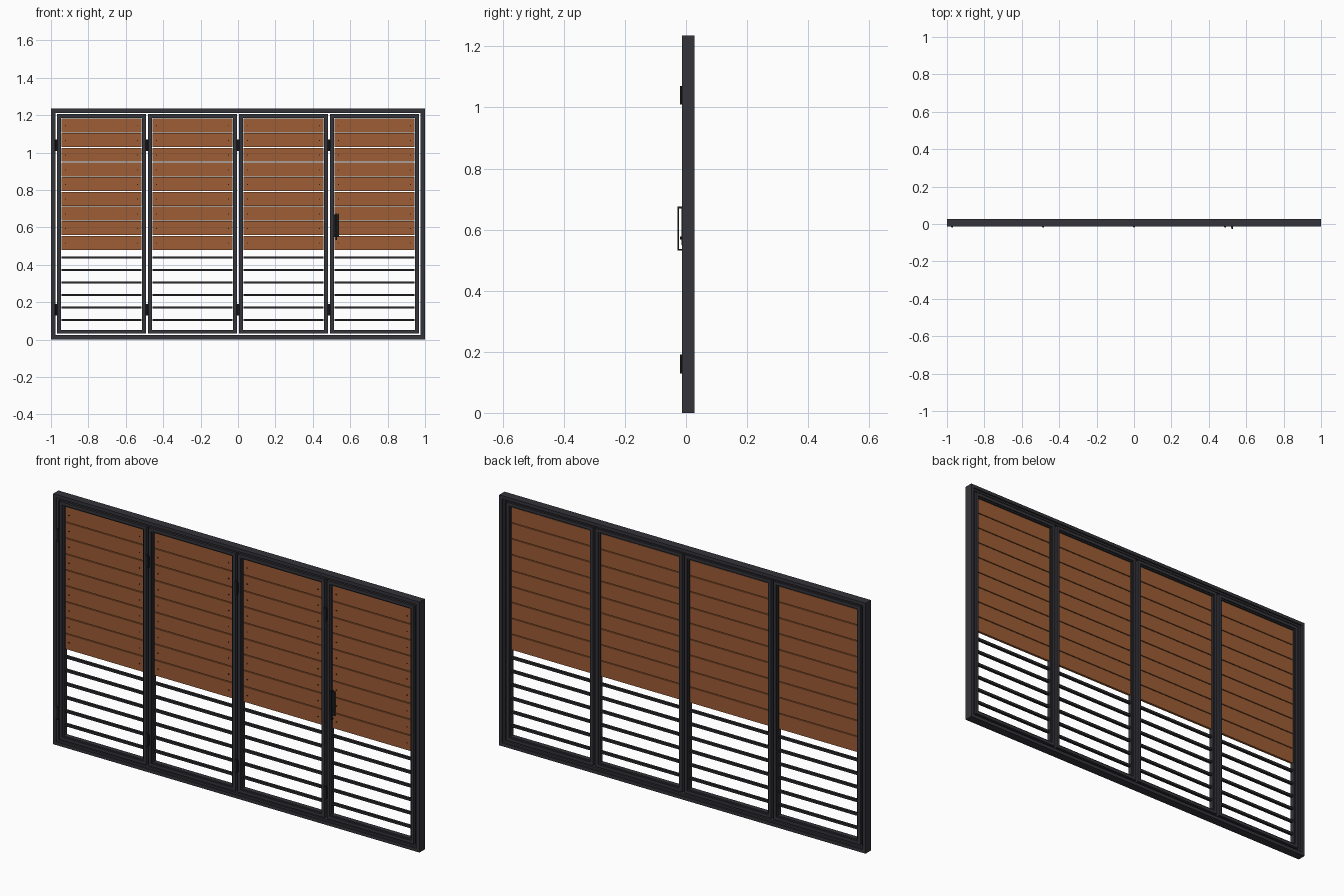
import bpy, bmesh, math
from mathutils import Matrix, Vector

if "Cube" in bpy.data.objects:
    bpy.data.objects.remove(bpy.data.objects["Cube"])


def material(name, rgb):
    m = bpy.data.materials.new(name)
    m.diffuse_color = (*rgb, 1)
    m.use_nodes = True
    m.node_tree.nodes["Principled BSDF"].inputs["Base Color"].default_value = m.diffuse_color
    return m


FRAME = material("dark grey metal", (0.035, 0.034, 0.042))
SLAT = material("charcoal slat", (0.022, 0.021, 0.025))
WOOD = material("brown wood", (0.34, 0.11, 0.036))
BLACK = material("black hardware", (0.012, 0.012, 0.014))


def finish(name, bm, mat):
    bmesh.ops.recalc_face_normals(bm, faces=bm.faces)
    me = bpy.data.meshes.new(name)
    bm.to_mesh(me)
    bm.free()
    me.materials.append(mat)
    ob = bpy.data.objects.new(name, me)
    bpy.context.collection.objects.link(ob)
    return ob


def add_box(bm, x0, x1, y0, y1, z0, z1):
    m = Matrix.Translation(((x0 + x1) / 2, (y0 + y1) / 2, (z0 + z1) / 2))
    m = m @ Matrix.Diagonal((x1 - x0, y1 - y0, z1 - z0, 1))
    bmesh.ops.create_cube(bm, size=1, matrix=m)


def add_cylinder(bm, centre, radius, length, axis, sides=12):
    rot = Vector((0, 0, 1)).rotation_difference(Vector(axis)).to_matrix().to_4x4()
    bmesh.ops.create_cone(bm, cap_ends=True, segments=sides, radius1=radius, radius2=radius,
                          depth=length, matrix=Matrix.Translation(centre) @ rot)


def ring(name, x0, x1, z0, z1, profile, mat):
    """Sweep a closed (inset, y) profile round a rectangle with mitred corners."""
    bm = bmesh.new()
    loops = []
    for sx, sz in ((0, 0), (1, 0), (1, 1), (0, 1)):
        loops.append([bm.verts.new((x1 - d if sx else x0 + d, y, z1 - d if sz else z0 + d))
                      for d, y in profile])
    n = len(profile)
    for i in range(4):
        a, b = loops[i], loops[(i + 1) % 4]
        for j in range(n):
            k = (j + 1) % n
            bm.faces.new((a[j], a[k], b[k], b[j]))
    return finish(name, bm, mat)


# outer frame with a stepped inner edge
H = 1.236
ring("outer_frame", -1, 1, 0, H,
     [(0, -0.013), (0.016, -0.013), (0.016, -0.008), (0.025, -0.008),
      (0.025, 0.020), (0.016, 0.020), (0.016, 0.028), (0, 0.028)], FRAME)

HALF = 0.213            # half width of the infill
BOARD_TOP, PITCH = 1.183, 0.0785
for p, cx in enumerate((-0.730, -0.2435, 0.2435, 0.730), 1):
    # folding panel frame
    ring(f"panel_frame_{p}", cx - 0.237, cx + 0.237, 0.032, 1.207,
         [(0, -0.012), (0.015, -0.012), (0.015, -0.007), (0.021, -0.007),
          (0.021, 0.016), (0.015, 0.016), (0.015, 0.022), (0, 0.022)], FRAME)
    # wooden boards and their screws
    boards, screws = bmesh.new(), bmesh.new()
    for i in range(9):
        top = BOARD_TOP - i * PITCH
        add_box(boards, cx - HALF, cx + HALF, 0.0, 0.012, top - PITCH + 0.004, top)
        for s in (-1, 1):
            add_cylinder(screws, (cx + s * 0.193, -0.0005, top - PITCH / 2), 0.003, 0.003,
                         (0, 1, 0), 8)
    finish(f"wood_boards_{p}", boards, WOOD)
    finish(f"board_screws_{p}", screws, BLACK)
    # open metal slats below
    slats = bmesh.new()
    for i in range(6):
        z = 0.105 + i * 0.067
        add_box(slats, cx - HALF, cx + HALF, 0.0, 0.013, z - 0.006, z + 0.006)
    finish(f"lower_slats_{p}", slats, SLAT)

# hinges on each joint
for h, x in enumerate((-0.972, -0.486, 0.0, 0.487), 1):
    bm = bmesh.new()
    for z in (0.16, 1.04):
        add_cylinder(bm, (x, -0.0135, z), 0.0055, 0.062, (0, 0, 1))
        add_box(bm, x - 0.010, x + 0.010, -0.0145, -0.011, z - 0.028, z + 0.028)
    finish(f"hinges_{h}", bm, BLACK)

# handle: back plate, pull bar and lock cylinder
bm = bmesh.new()
add_box(bm, 0.508, 0.539, -0.0145, -0.0115, 0.55, 0.67)
finish("handle_plate", bm, BLACK)
bm = bmesh.new()
add_box(bm, 0.520, 0.529, -0.028, -0.023, 0.532, 0.675)
for z in (0.532, 0.670):
    add_box(bm, 0.520, 0.529, -0.024, -0.010, z, z + 0.005)
finish("handle_pull", bm, BLACK)
bm = bmesh.new()
add_cylinder(bm, (0.524, -0.016, 0.573), 0.005, 0.008, (0, 1, 0))
finish("lock_cylinder", bm, BLACK)
